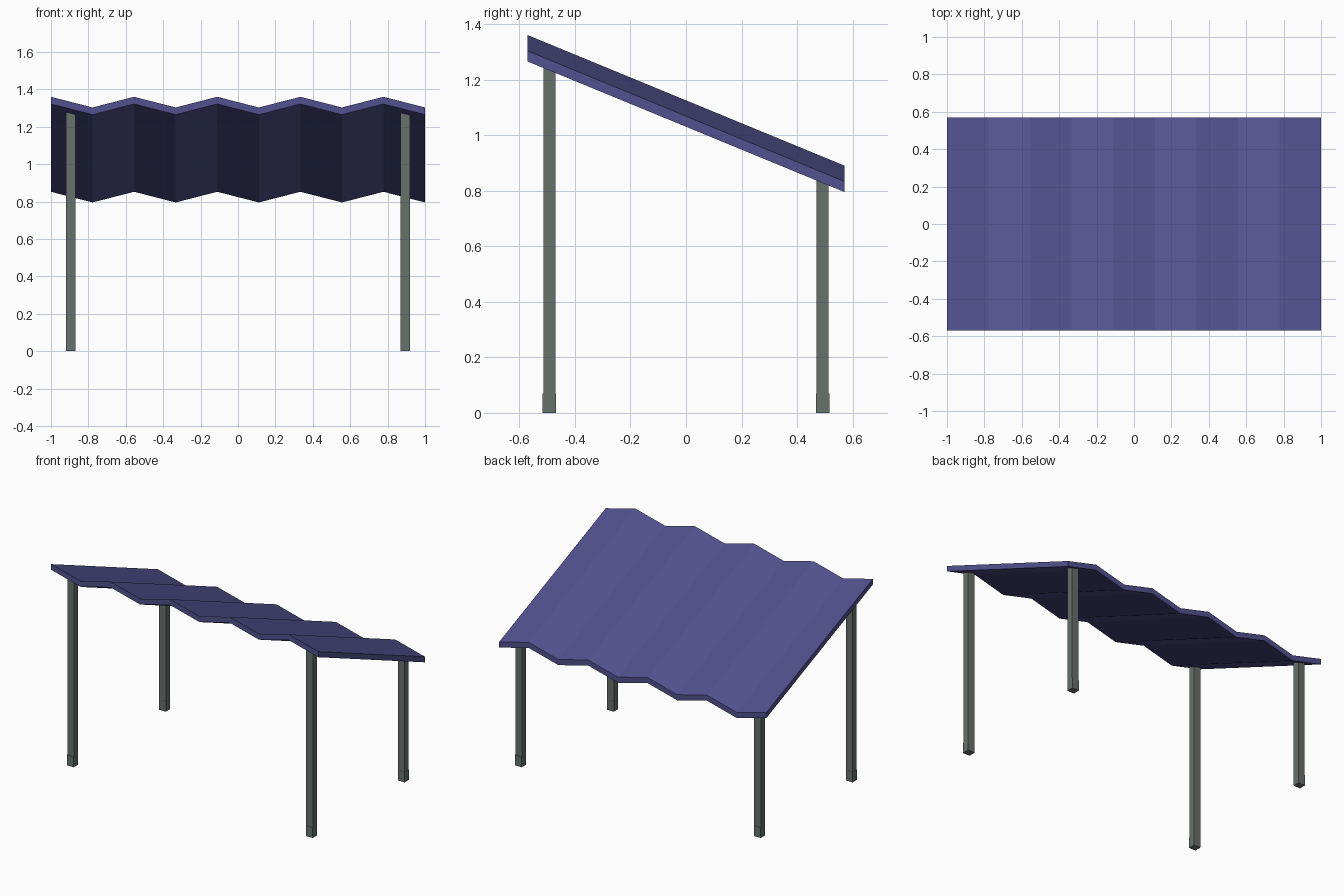
import bpy, bmesh

if "Cube" in bpy.data.objects:
    bpy.data.objects.remove(bpy.data.objects["Cube"])

HALF_Y, FOLDS, THICK = 0.57, 9, 0.038


def material(name, rgb):
    m = bpy.data.materials.new(name)
    m.diffuse_color = (*rgb, 1)
    m.use_nodes = True
    m.node_tree.nodes["Principled BSDF"].inputs["Base Color"].default_value = m.diffuse_color
    return m


indigo = material("indigo roof", (0.085, 0.083, 0.275))
grey = material("green grey post", (0.135, 0.165, 0.15))


def underside(x, y):
    """Height of the folded, sloping roof's lower surface."""
    u = (x + 1) * FOLDS / 2
    i = int(u)
    f = u - i
    drop = f if i % 2 == 0 else 1 - f
    return 1.36 - THICK - 0.057 * drop - 0.412 * (y + HALF_Y)


def make_object(name, bm, mat):
    bmesh.ops.recalc_face_normals(bm, faces=bm.faces)
    me = bpy.data.meshes.new(name)
    bm.to_mesh(me)
    bm.free()
    me.materials.append(mat)
    ob = bpy.data.objects.new(name, me)
    bpy.context.collection.objects.link(ob)
    return ob


# Folded roof sheet: zigzag section swept down the slope
bm = bmesh.new()
rings = []
for i in range(FOLDS + 1):
    x = -1 + 2 * i / FOLDS
    z = [1.36 - 0.057 * (i % 2) - 0.412 * (y + HALF_Y) for y in (-HALF_Y, HALF_Y)]
    rings.append([bm.verts.new(c) for c in (
        (x, -HALF_Y, z[0] - THICK), (x, HALF_Y, z[1] - THICK),
        (x, HALF_Y, z[1]), (x, -HALF_Y, z[0]))])
for a, b in zip(rings, rings[1:]):
    for k in range(4):
        n = (k + 1) % 4
        bm.faces.new((a[k], a[n], b[n], b[k]))
bm.faces.new(rings[0])
bm.faces.new(rings[-1])
make_object("folded_roof", bm, indigo)


# Square posts, cut to meet the roof underside, with a slightly deeper foot
def box(bm, x0, x1, y0, y1, top):
    pts = [(x0, y0), (x1, y0), (x1, y1), (x0, y1)]
    lo = [bm.verts.new((x, y, 0)) for x, y in pts]
    hi = [bm.verts.new((x, y, top(x, y))) for x, y in pts]
    bm.faces.new(lo)
    bm.faces.new(hi)
    for k in range(4):
        n = (k + 1) % 4
        bm.faces.new((lo[k], lo[n], hi[n], hi[k]))


for end, sy in (("front", -1), ("back", 1)):
    for side, sx in (("left", -1), ("right", 1)):
        cx, cy = 0.894 * sx, 0.491 * sy
        bm = bmesh.new()
        box(bm, cx - 0.025, cx + 0.025, cy - 0.022, cy + 0.022,
            lambda x, y: underside(x, y) + 0.006)
        make_object(f"{end}_{side}_post", bm, grey)
        bm = bmesh.new()
        box(bm, cx - 0.0255, cx + 0.0255, *sorted((cy - 0.0225 * sy, cy + 0.025 * sy)),
            lambda x, y: 0.07)
        make_object(f"{end}_{side}_foot", bm, grey)
